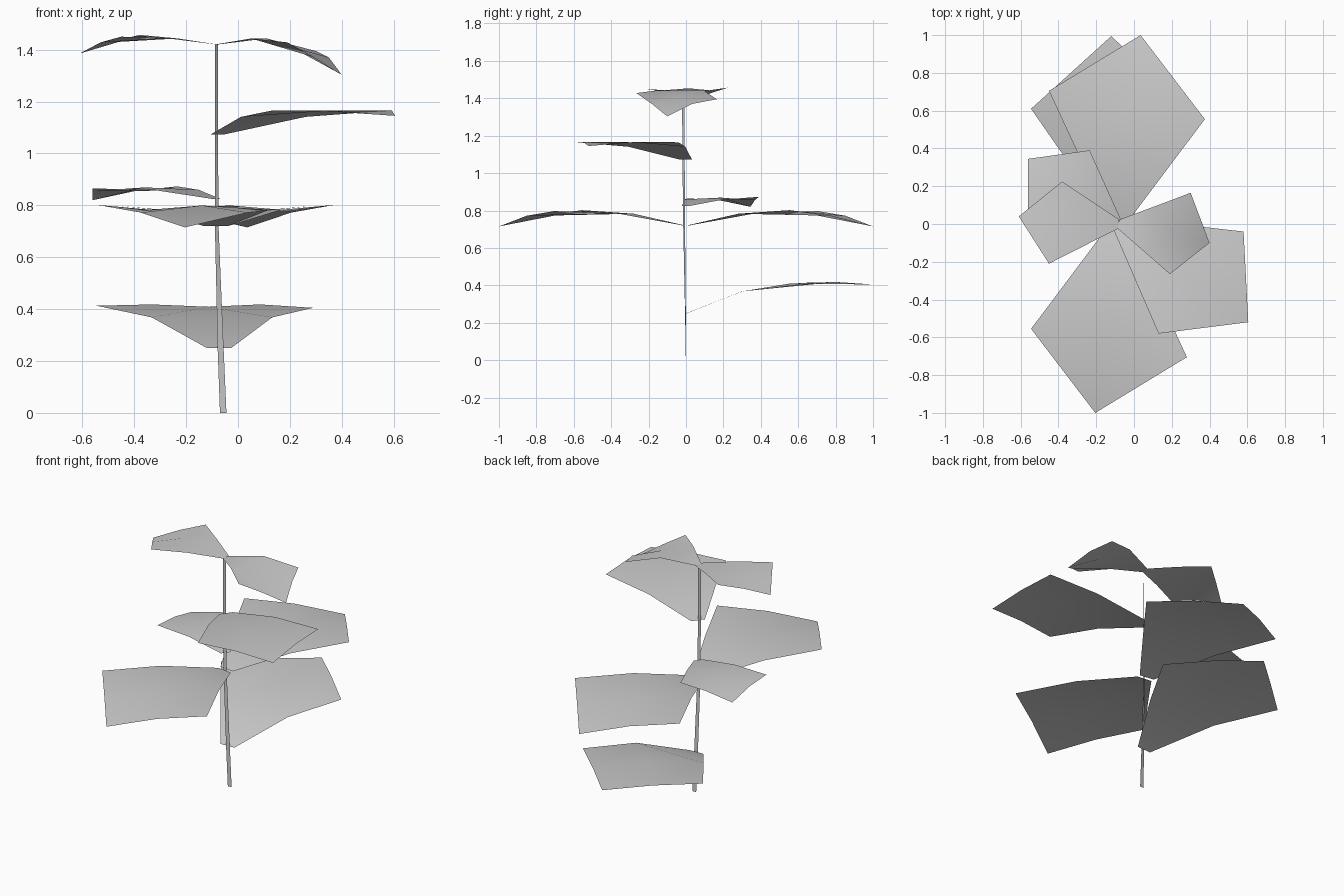
import bpy
from mathutils import Vector

cube = bpy.data.objects.get("Cube")
if cube:
    bpy.data.objects.remove(cube, do_unlink=True)

# One plain grey for the whole plant
grey = bpy.data.materials.new("plain grey")
grey.use_nodes = True
colour = (0.6, 0.6, 0.6, 1.0)
grey.diffuse_color = colour
grey.node_tree.nodes["Principled BSDF"].inputs["Base Color"].default_value = colour


def make_object(name, verts, faces):
    mesh = bpy.data.meshes.new(name)
    mesh.from_pydata(verts, [], faces)
    mesh.materials.append(grey)
    mesh.update()
    for poly in mesh.polygons:
        poly.use_smooth = True
    obj = bpy.data.objects.new(name, mesh)
    bpy.context.collection.objects.link(obj)
    return obj


def make_leaf(name, base, left, tip, right, inner_z, outer_z):
    """Four-cornered card bent along its diagonal, with a clipped corner at the stem."""
    base, left, tip, right = map(Vector, (base, left, tip, right))
    axis = tip - base
    side = Vector((-axis.y, axis.x, 0)) * 0.047     # half width of the clipped corner
    base_l, base_r = base + side, base - side

    def middle(a, b, z):
        m = (a + b) / 2
        return Vector((m.x, m.y, z))

    in_l, in_r = middle(base_l, left, inner_z), middle(base_r, right, inner_z)
    out_l, out_r = middle(left, tip, outer_z), middle(right, tip, outer_z)
    centre = middle(base, tip, (left.z + right.z) / 2)
    centre.xy = (centre.xy + (left.xy + right.xy) / 2) / 2
    verts = [base_l, base_r, in_l, in_r, centre, left, right, out_l, out_r, tip]
    faces = [(0, 1, 3, 2), (2, 3, 4), (2, 4, 7, 5), (3, 6, 8, 4), (4, 8, 9, 7)]
    make_object(name, verts, faces)


# Leaves: stem point, left corner, tip, right corner, inner and outer bend heights
leaves = {
    "low_back_leaf": ((-0.073, 0, 0.25), (-0.545, 0.61, 0.413), (-0.12, 0.995, 0.405),
                      (0.29, 0.60, 0.405), 0.368, 0.418),
    "middle_back_leaf": ((-0.085, 0.01, 0.72), (-0.45, 0.705, 0.797), (0.035, 1.0, 0.715),
                         (0.375, 0.555, 0.802), 0.783, 0.772),
    "middle_front_leaf": ((-0.085, -0.01, 0.72), (0.28, -0.705, 0.797), (-0.205, -1.0, 0.715),
                          (-0.545, -0.555, 0.802), 0.783, 0.772),
    "small_back_leaf": ((-0.085, 0, 0.825), (-0.56, 0.01, 0.865), (-0.56, 0.345, 0.82),
                        (-0.235, 0.39, 0.873), 0.86, 0.855),
    "upper_front_leaf": ((-0.083, 0, 1.072), (0.58, -0.04, 1.165), (0.605, -0.52, 1.145),
                         (0.13, -0.58, 1.165), 1.141, 1.166),
    "top_right_leaf": ((-0.083, 0, 1.42), (-0.45, -0.21, 1.45), (-0.61, 0.04, 1.385),
                       (-0.38, 0.225, 1.457), 1.443, 1.428),
    "top_left_leaf": ((-0.083, 0, 1.42), (0.30, 0.165, 1.395), (0.40, -0.10, 1.303),
                      (0.19, -0.265, 1.428), 1.443, 1.37),
}
for name, data in leaves.items():
    make_leaf(name, *data)

# Stem: a narrow ribbon that twists and leans as it rises
# (height, centre x, centre y, half width x, half width y)
stem_rows = [(0, -0.057, 0, 0.0125, 0.001), (0.25, -0.067, -0.003, 0.0115, 0.002),
             (0.72, -0.082, -0.010, 0.007, 0.005), (1.07, -0.083, -0.013, 0.006, 0.006),
             (1.42, -0.083, -0.015, 0.006, 0.006)]
stem_verts, stem_faces = [], []
for i, (z, x, y, wx, wy) in enumerate(stem_rows):
    stem_verts += [(x - wx, y - wy, z), (x + wx, y + wy, z)]
    if i:
        a = 2 * i
        stem_faces.append((a - 2, a - 1, a + 1, a))
make_object("stem", stem_verts, stem_faces)
